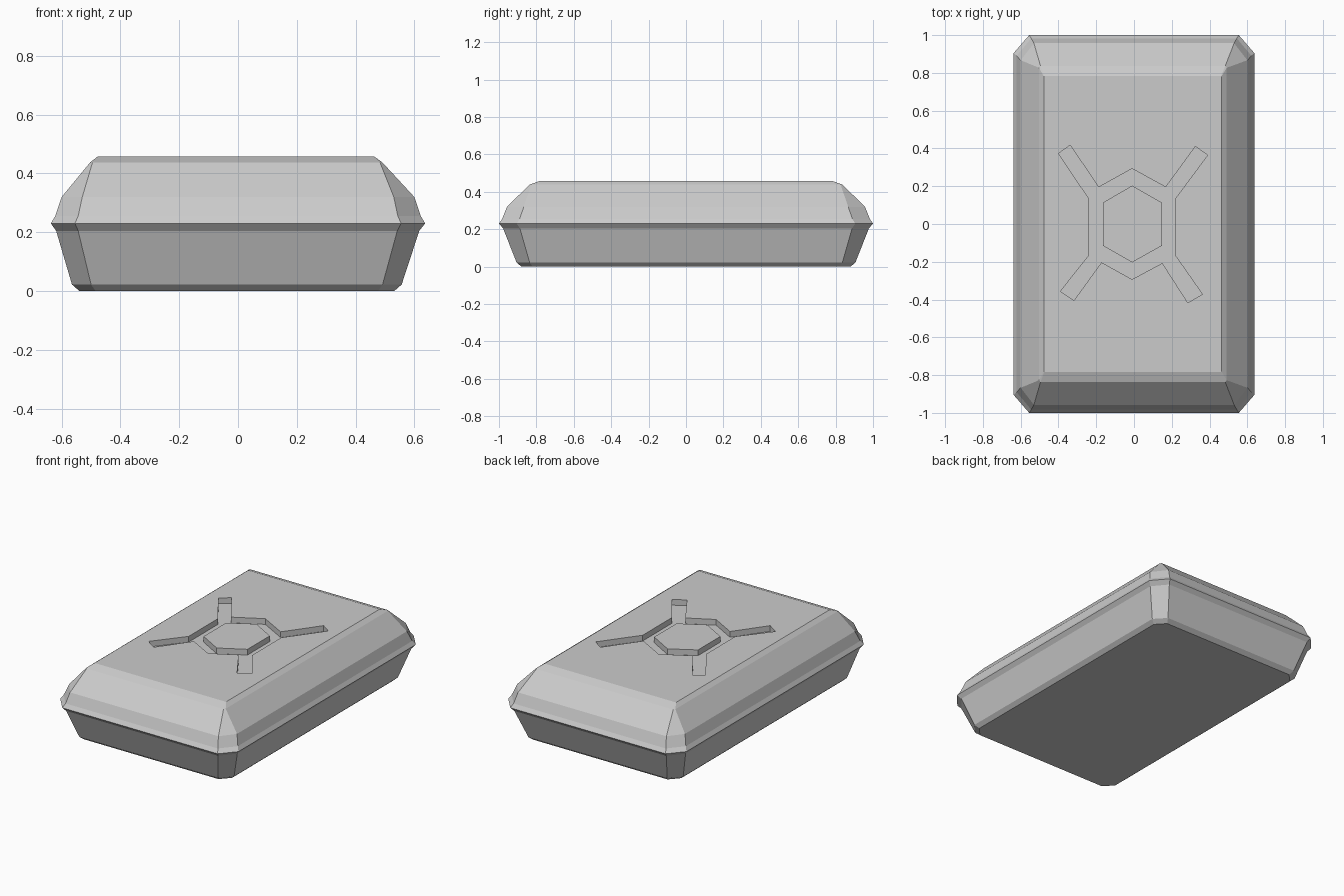
import bpy, bmesh

if "Cube" in bpy.data.objects:
    bpy.data.objects.remove(bpy.data.objects["Cube"])


def new_object(name, bm):
    bmesh.ops.recalc_face_normals(bm, faces=bm.faces)
    mesh = bpy.data.meshes.new(name)
    bm.to_mesh(mesh)
    bm.free()
    obj = bpy.data.objects.new(name, mesh)
    bpy.context.collection.objects.link(obj)
    return obj


def loft(name, rings):
    """Skin a stack of equal-sized point rings and cap both ends."""
    bm = bmesh.new()
    loops = [[bm.verts.new(p) for p in ring] for ring in rings]
    n = len(loops[0])
    for a, b in zip(loops, loops[1:]):
        for i in range(n):
            j = (i + 1) % n
            bm.faces.new((a[i], a[j], b[j], b[i]))
    bm.faces.new(loops[0][::-1])
    bm.faces.new(loops[-1])
    return new_object(name, bm)


def cut_corner_ring(z, hx, hy, cx, cy, ox):
    """Rectangle with chamfered corners, half sizes hx/hy, chamfer cx/cy."""
    pts = [(hx, -hy + cy), (hx, hy - cy), (hx - cx, hy), (-hx + cx, hy),
           (-hx, hy - cy), (-hx, -hy + cy), (-hx + cx, -hy), (hx - cx, -hy)]
    return [(x + ox, y, z) for x, y in pts]


def prism(name, outline, z0, z1):
    return loft(name, [[(x, y, z) for x, y in outline] for z in (z0, z1)])


# Case body: z, half width, half length, corner chamfer x / y, x offset
TOP = 0.458
body = loft("case_body", [cut_corner_ring(*r) for r in (
    (0.0, 0.536, 0.88, 0.055, 0.06, -0.004),
    (0.022, 0.561, 0.906, 0.065, 0.07, -0.004),
    (0.205, 0.618, 0.978, 0.075, 0.09, -0.001),
    (0.23, 0.637, 1.0, 0.082, 0.095, 0.0),
    (0.255, 0.622, 0.983, 0.078, 0.093, 0.0),
    (0.32, 0.60, 0.957, 0.07, 0.09, 0.0),
    (0.438, 0.497, 0.837, 0.008, 0.01, -0.006),
    (TOP, 0.470, 0.783, 0.002, 0.002, -0.007))])

# Recess: hexagon with four diagonal arms
DEPTH = 0.037
recess = [(-0.01, 0.293), (-0.187, 0.195), (-0.338, 0.417), (-0.40, 0.373),
          (-0.237, 0.132), (-0.237, -0.165), (-0.39, -0.357), (-0.318, -0.405),
          (-0.172, -0.203), (-0.01, -0.293), (0.15, -0.207), (0.285, -0.417),
          (0.362, -0.372), (0.217, -0.165), (0.217, 0.132), (0.39, 0.365),
          (0.325, 0.41), (0.168, 0.195)]
cutter = prism("recess_cutter", recess, TOP - DEPTH, TOP + 0.1)
cutter.hide_render = True

mod = body.modifiers.new("recess", "BOOLEAN")
mod.operation = "DIFFERENCE"
mod.solver = "EXACT"
mod.object = cutter
bpy.context.view_layer.objects.active = body
bpy.ops.object.modifier_apply(modifier=mod.name)
bpy.data.objects.remove(cutter)

# Hexagonal island in the middle of the recess, flush with the top
island = [(-0.01, 0.203), (-0.165, 0.113), (-0.165, -0.115),
          (-0.01, -0.203), (0.148, -0.115), (0.148, 0.113)]
prism("hexagon_island", island, TOP - DEPTH, TOP)
